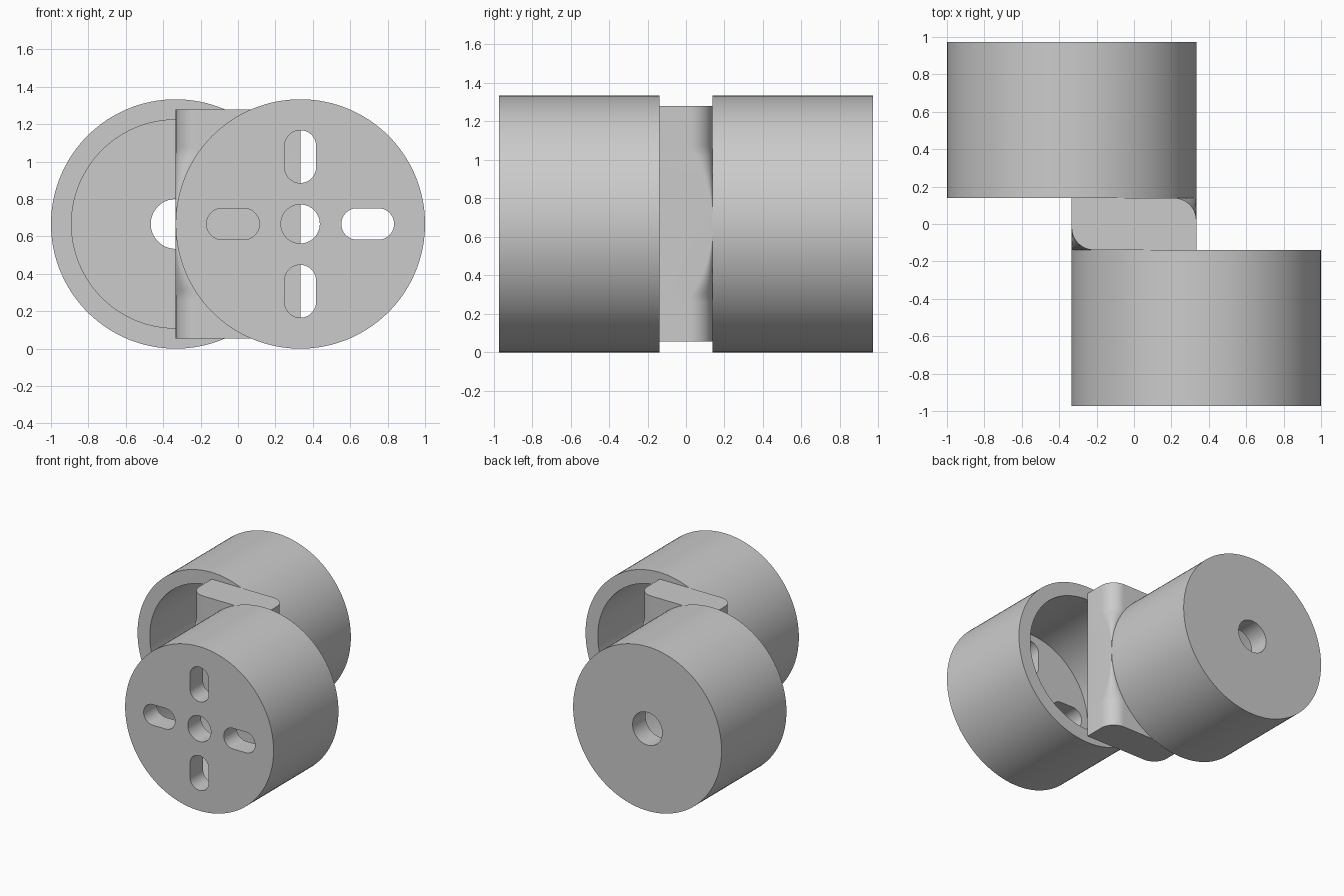
import bpy
import bmesh
import math
from mathutils import Matrix, Vector

R = 2 / 3            # cup radius, also the height of the cup axes
BORE = 0.557         # inside radius of the cups
OFFSET = 1 / 3       # sideways shift of each cup
GAP = 0.139          # half thickness of the connecting block
END = 0.972          # outer end of the cups
FLOOR = 0.167        # thickness of the cup floors

if "Cube" in bpy.data.objects:
    bpy.data.objects.remove(bpy.data.objects["Cube"])

grey = bpy.data.materials.new("plain grey")
grey.use_nodes = True
color = (0.6, 0.6, 0.6, 1)
grey.diffuse_color = color
grey.node_tree.nodes["Principled BSDF"].inputs["Base Color"].default_value = color


def finish(bm, name):
    bmesh.ops.recalc_face_normals(bm, faces=bm.faces)
    mesh = bpy.data.meshes.new(name)
    bm.to_mesh(mesh)
    bm.free()
    obj = bpy.data.objects.new(name, mesh)
    bpy.context.collection.objects.link(obj)
    mesh.materials.append(grey)
    return obj


def smooth(obj):
    bpy.ops.object.select_all(action='DESELECT')
    obj.select_set(True)
    bpy.context.view_layer.objects.active = obj
    bpy.ops.object.shade_smooth_by_angle(angle=math.radians(35))


def prism(bm, outline, y0, y1):
    """Extrude an x-z outline along y."""
    face = bm.faces.new([bm.verts.new((x, y0, z)) for x, z in outline])
    top = bmesh.ops.extrude_face_region(bm, geom=[face])["geom"]
    moved = [v for v in top if isinstance(v, bmesh.types.BMVert)]
    bmesh.ops.translate(bm, verts=moved, vec=(0, y1 - y0, 0))


def slot(cx, radius, half=0, turn=0, steps=64):
    """Round hole, or a slot when half > 0, at distance cx from the axis."""
    pts = []
    for i in range(steps + 2):
        side = 1 if i <= steps // 2 else -1
        a = 2 * math.pi * (i - (side < 0)) / steps - math.pi / 2
        p = Vector((cx + side * half + radius * math.cos(a), radius * math.sin(a)))
        if half or i not in (steps // 2 + 1, steps + 1):
            pts.append(Matrix.Rotation(turn, 2) @ p)
    return pts


def cup(name, cx, facing, holes):
    # solid drum
    inner, outer = facing * GAP, facing * END
    bm = bmesh.new()
    prism(bm, [(cx + p.x, R + p.y) for p in slot(0, R, steps=128)], inner, outer)
    body = finish(bm, name)
    # bore from the inner end, then holes through the floor
    bore_end = outer - facing * FLOOR
    cuts = [(slot(0, BORE, steps=128), inner - facing * 0.1, bore_end)]
    cuts += [(h, bore_end - facing * 0.1, outer + facing * 0.1) for h in holes]
    for outline, y0, y1 in cuts:
        bm = bmesh.new()
        prism(bm, [(cx + p.x, R + p.y) for p in outline], y0, y1)
        cutter = finish(bm, name + "_cutter")
        cutter.hide_render = True
        mod = body.modifiers.new("cut", 'BOOLEAN')
        mod.operation = 'DIFFERENCE'
        mod.solver = 'EXACT'
        mod.object = cutter
        bpy.ops.object.select_all(action='DESELECT')
        bpy.context.view_layer.objects.active = body
        bpy.ops.object.modifier_apply(modifier=mod.name)
        bpy.data.objects.remove(cutter)
    smooth(body)


# front cup has a centre hole and four slots, back cup a single hole
front_holes = [slot(0, 0.104)]
front_holes += [slot(0.36, 0.084, 0.057, k * math.pi / 2) for k in range(4)]
cup("front_cup", OFFSET, -1, front_holes)
cup("back_cup", -OFFSET, 1, [slot(0, 0.133)])

# connecting block: two opposite corners round off away from the cup tangent
HALF = 0.612
bm = bmesh.new()
rings = []
LEVELS, ARC = 48, 10
for i in range(LEVELS + 1):
    dz = HALF * (2 * i / LEVELS - 1)
    r = max(0.002, min(0.12, R - math.sqrt(R * R - dz * dz)))
    half_ring = []
    for k in range(ARC + 1):
        a = math.pi / 2 * k / ARC
        half_ring.append((OFFSET - r + r * math.cos(a), GAP - r + r * math.sin(a)))
    half_ring.append((-OFFSET, GAP))
    ring = half_ring + [(-x, -y) for x, y in half_ring]
    rings.append([bm.verts.new((x, y, R + dz)) for x, y in ring])
for low, high in zip(rings, rings[1:]):
    for k in range(len(low)):
        n = (k + 1) % len(low)
        bm.faces.new((low[k], low[n], high[n], high[k]))
bm.faces.new(rings[0])
bm.faces.new(rings[-1])
smooth(finish(bm, "connecting_block"))
